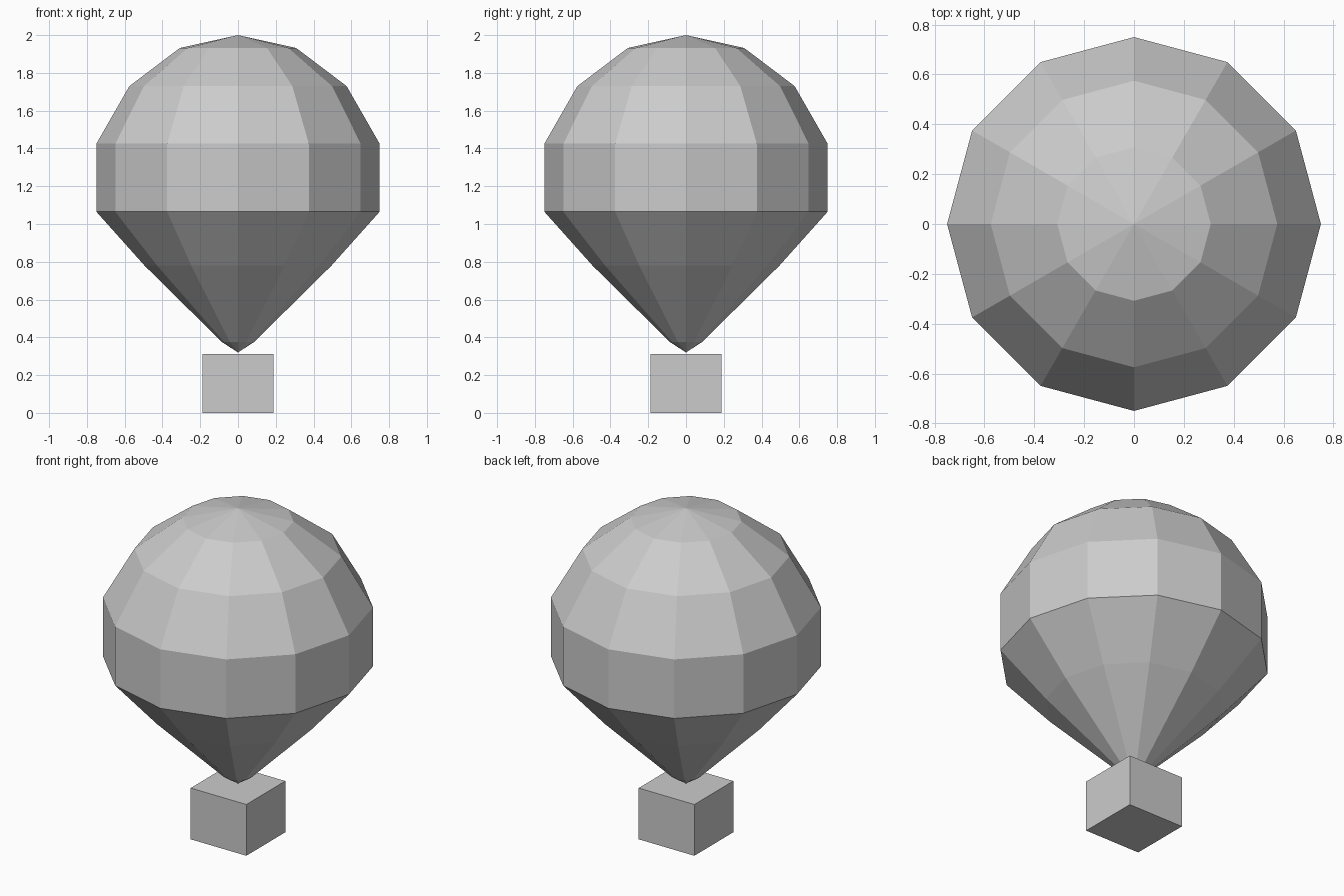
import bpy, bmesh, math

if "Cube" in bpy.data.objects:
    bpy.data.objects.remove(bpy.data.objects["Cube"])

SIDES = 12

grey = bpy.data.materials.new("plain grey")
grey.diffuse_color = (0.6, 0.6, 0.6, 1)
grey.use_nodes = True
grey.node_tree.nodes["Principled BSDF"].inputs["Base Color"].default_value = grey.diffuse_color


def finish(name, bm):
    bmesh.ops.recalc_face_normals(bm, faces=bm.faces)
    mesh = bpy.data.meshes.new(name)
    bm.to_mesh(mesh)
    bm.free()
    mesh.materials.append(grey)
    obj = bpy.data.objects.new(name, mesh)
    bpy.context.collection.objects.link(obj)
    return obj


# Balloon envelope: a faceted lathe of (radius, height) rings, pointed at both ends
rings = [(0.085, 0.375), (0.495, 0.78), (0.75, 1.065), (0.75, 1.425),
         (0.575, 1.73), (0.308, 1.932)]
bm = bmesh.new()
loops = [[bm.verts.new((r * math.cos(math.tau * i / SIDES),
                        r * math.sin(math.tau * i / SIDES), z))
          for i in range(SIDES)] for r, z in rings]
bottom = bm.verts.new((0, 0, 0.32))
top = bm.verts.new((0, 0, 2.0))
for i in range(SIDES):
    j = (i + 1) % SIDES
    for low, high in zip(loops, loops[1:]):
        bm.faces.new((low[i], low[j], high[j], high[i]))
    bm.faces.new((bottom, loops[0][j], loops[0][i]))
    bm.faces.new((top, loops[-1][i], loops[-1][j]))
finish("balloon_envelope", bm)

# Basket: a plain box under the envelope
bm = bmesh.new()
bmesh.ops.create_cube(bm, size=1)
bmesh.ops.scale(bm, vec=(0.376, 0.376, 0.313), verts=bm.verts)
bmesh.ops.translate(bm, vec=(0, 0, 0.1565), verts=bm.verts)
finish("basket", bm)
